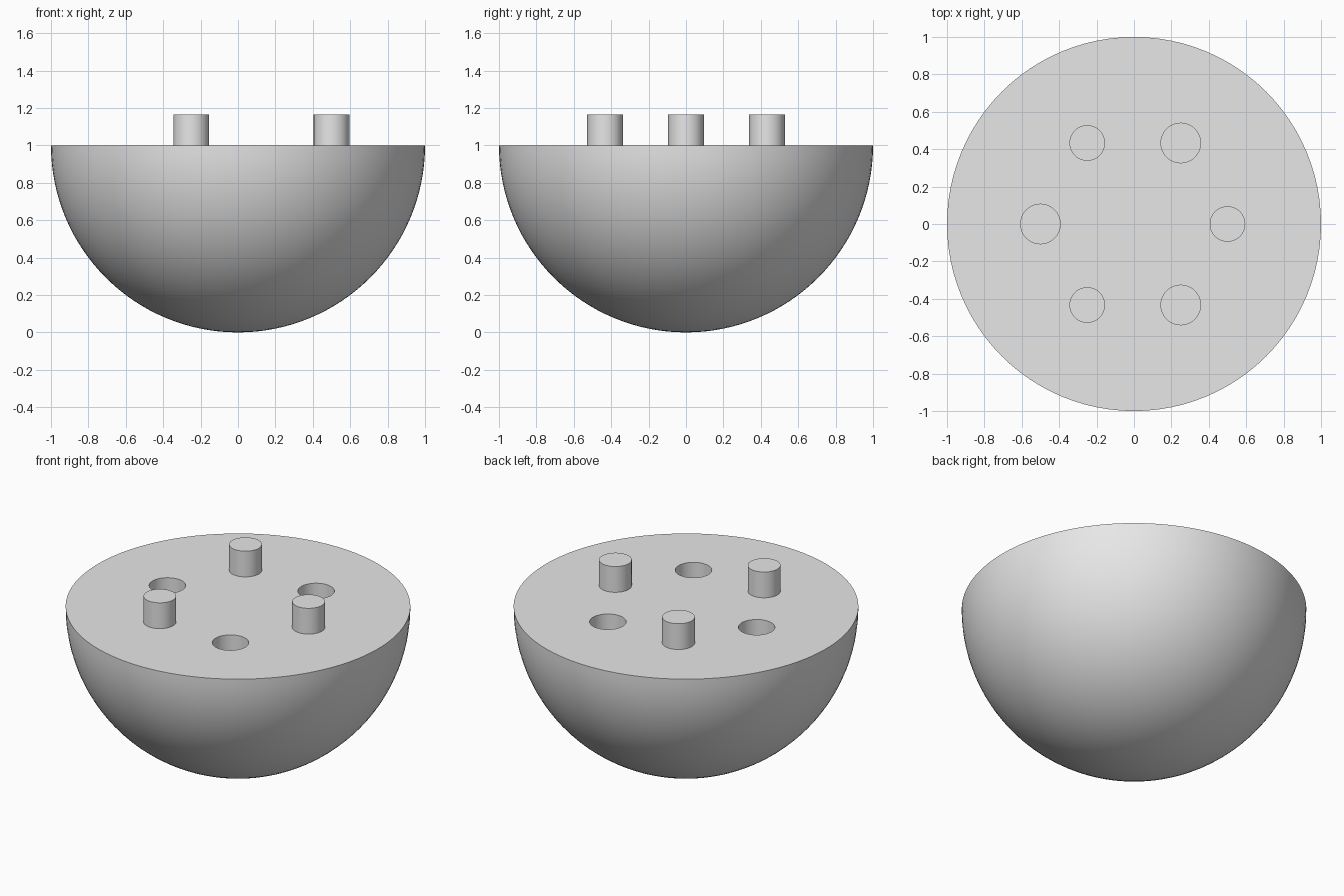
import bpy
import bmesh
from math import cos, sin, radians

if "Cube" in bpy.data.objects:
    bpy.data.objects.remove(bpy.data.objects["Cube"], do_unlink=True)

RIM_Z = 1.0          # height of the flat face
RING = 0.5           # pegs and holes sit on this circle
PEG_R, PEG_TOP = 0.095, 1.165
HOLE_R, HOLE_DEPTH = 0.106, 0.18

grey = bpy.data.materials.new("light grey")
grey.use_nodes = True
grey.diffuse_color = (0.8, 0.8, 0.8, 1)
grey.node_tree.nodes["Principled BSDF"].inputs["Base Color"].default_value = (0.8, 0.8, 0.8, 1)


def smooth(obj):
    bpy.ops.object.select_all(action="DESELECT")
    obj.select_set(True)
    bpy.context.view_layer.objects.active = obj
    bpy.ops.object.shade_smooth_by_angle(angle=radians(30))


def cylinder(name, angle, radius, bottom, top):
    """Upright cylinder standing on the ring at the given angle."""
    a = radians(angle)
    bpy.ops.mesh.primitive_cylinder_add(
        vertices=48, radius=radius, depth=top - bottom,
        location=(RING * cos(a), RING * sin(a), (top + bottom) / 2))
    obj = bpy.context.object
    obj.name = name
    obj.data.materials.append(grey)
    return obj


# Half ball: lower half of a sphere, closed by a flat face
bpy.ops.mesh.primitive_uv_sphere_add(segments=96, ring_count=64, radius=1, location=(0, 0, RIM_Z))
half_ball = bpy.context.object
half_ball.name = "half_ball"
half_ball.data.materials.append(grey)
bm = bmesh.new()
bm.from_mesh(half_ball.data)
bmesh.ops.delete(bm, geom=[v for v in bm.verts if v.co.z > 0.001], context="VERTS")
bmesh.ops.holes_fill(bm, edges=[e for e in bm.edges if e.is_boundary], sides=0)
bmesh.ops.recalc_face_normals(bm, faces=bm.faces)
bm.to_mesh(half_ball.data)
bm.free()

# Three sockets sunk into the flat face
for angle in (60, 180, 300):
    cutter = cylinder("socket_cutter", angle, HOLE_R, RIM_Z - HOLE_DEPTH, RIM_Z + 0.1)
    cutter.hide_render = True
    cut = half_ball.modifiers.new("socket", "BOOLEAN")
    cut.operation = "DIFFERENCE"
    cut.solver = "EXACT"
    cut.object = cutter
    bpy.context.view_layer.objects.active = half_ball
    bpy.ops.object.modifier_apply(modifier=cut.name)
    bpy.data.objects.remove(cutter, do_unlink=True)
smooth(half_ball)

# Three pegs between the sockets
for name, angle in (("peg_left", 0), ("peg_back", 120), ("peg_front", 240)):
    smooth(cylinder(name, angle, PEG_R, RIM_Z - 0.02, PEG_TOP))
